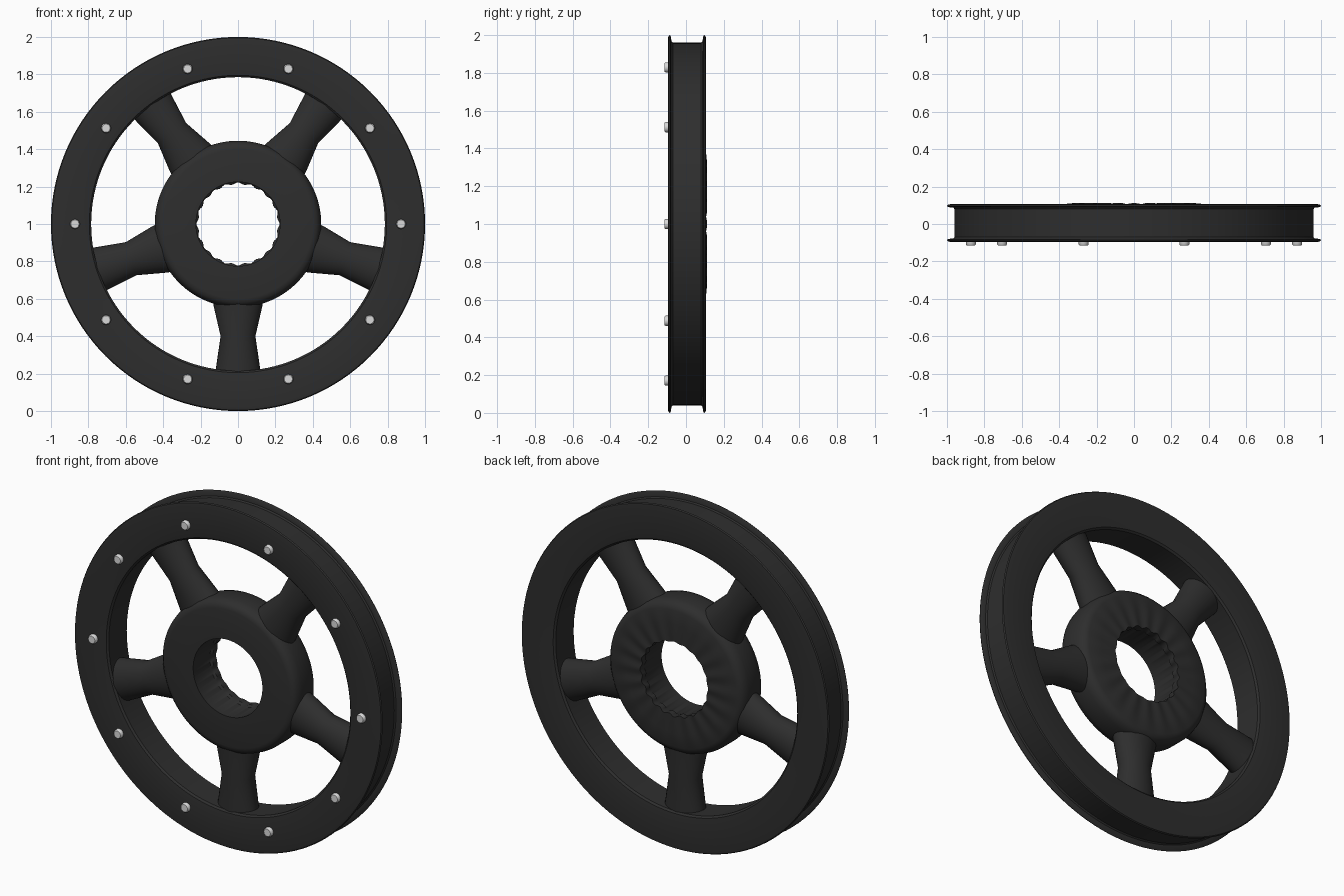
import bpy, bmesh, math

if "Cube" in bpy.data.objects:
    bpy.data.objects.remove(bpy.data.objects["Cube"])

CZ = 1.0  # height of the wheel axis


def material(name, value):
    m = bpy.data.materials.new(name)
    m.diffuse_color = (value, value, value, 1)
    m.use_nodes = True
    m.node_tree.nodes["Principled BSDF"].inputs["Base Color"].default_value = m.diffuse_color
    return m


black = material("dark_grey", 0.027)
silver = material("bolt_silver", 0.7)


def finish(bm, name, mat, angle=35):
    bmesh.ops.recalc_face_normals(bm, faces=bm.faces)
    mesh = bpy.data.meshes.new(name)
    bm.to_mesh(mesh)
    bm.free()
    mesh.materials.append(mat)
    ob = bpy.data.objects.new(name, mesh)
    bpy.context.collection.objects.link(ob)
    bpy.ops.object.select_all(action='DESELECT')
    ob.select_set(True)
    bpy.context.view_layer.objects.active = ob
    bpy.ops.object.shade_smooth_by_angle(angle=math.radians(angle))
    return ob


def bridge(bm, a, b):
    n = len(a)
    for i in range(n):
        bm.faces.new((a[i], a[(i + 1) % n], b[(i + 1) % n], b[i]))


def lathe(name, profile, mat, segments):
    """Spin a closed (radius, y, radius wave, y wave) profile round the axis."""
    bm = bmesh.new()
    rings = []
    for r, y, wave_r, wave_y in profile:
        ring = []
        for i in range(segments):
            t = math.tau * i / segments
            c = math.cos(20 * t)
            rr = r + wave_r * c
            ring.append(bm.verts.new((rr * math.cos(t), y + wave_y * c,
                                      CZ + rr * math.sin(t))))
        rings.append(ring)
    for i in range(len(rings)):
        bridge(bm, rings[i], rings[(i + 1) % len(rings)])
    return finish(bm, name, mat)


# Rim with a shallow channel between two flanges
rim = [(0.785, -0.078), (0.795, -0.088), (0.83, -0.093), (0.98, -0.096),
       (0.995, -0.093), (1.0, -0.085), (0.992, -0.08), (0.967, -0.077), (0.96, -0.07),
       (0.96, 0.08), (0.967, 0.088), (0.992, 0.09), (1.0, 0.096), (0.995, 0.104),
       (0.98, 0.106), (0.83, 0.103), (0.795, 0.098), (0.785, 0.088)]
lathe("rim", [(r, y, 0, 0) for r, y in rim], black, 128)

# Hub with rounded edges and a scalloped bore at the back
hub = [(0.225, -0.095, 0, 0), (0.40, -0.095, 0, 0), (0.42, -0.09, 0, 0),
       (0.436, -0.075, 0, 0), (0.445, -0.04, 0, 0), (0.445, 0.05, 0, 0),
       (0.436, 0.08, 0, 0), (0.42, 0.097, 0, 0), (0.40, 0.104, 0, 0),
       (0.32, 0.109, 0, 0.003), (0.217, 0.109, 0.005, 0.003),
       (0.217, 0.07, 0.005, 0), (0.225, 0.06, 0, 0)]
lathe("hub", hub, black, 160)

# Five waisted oval spokes: (radius, half width, half depth)
sections = [(0.40, 0.135, 0.086), (0.44, 0.13, 0.086), (0.60, 0.093, 0.08),
            (0.79, 0.121, 0.086), (0.82, 0.124, 0.086)]
for k in range(5):
    a = math.radians(-90 + 72 * k)
    ca, sa = math.cos(a), math.sin(a)
    bm = bmesh.new()
    rings = []
    for r, w, d in sections:
        ring = []
        for i in range(32):
            t = math.tau * i / 32
            u, y = w * math.cos(t), 0.004 + d * math.sin(t)
            ring.append(bm.verts.new((r * ca - u * sa, y, CZ + r * sa + u * ca)))
        rings.append(ring)
    for p, q in zip(rings, rings[1:]):
        bridge(bm, p, q)
    bm.faces.new(rings[0])
    bm.faces.new(rings[-1])
    finish(bm, f"spoke_{k + 1}", black, 40)

# Ten bolt heads on the front face of the rim
for k in range(10):
    a = math.radians(36 * k)
    bm = bmesh.new()
    rings = []
    for r, y in [(0.027, -0.085), (0.027, -0.108), (0.022, -0.115)]:
        rings.append([bm.verts.new((0.872 * math.cos(a) + r * math.cos(math.tau * i / 12), y,
                                    CZ + 0.872 * math.sin(a) + r * math.sin(math.tau * i / 12)))
                      for i in range(12)])
    bridge(bm, rings[0], rings[1])
    bridge(bm, rings[1], rings[2])
    bm.faces.new(rings[0])
    bm.faces.new(rings[2])
    finish(bm, f"bolt_{k + 1}", silver)
